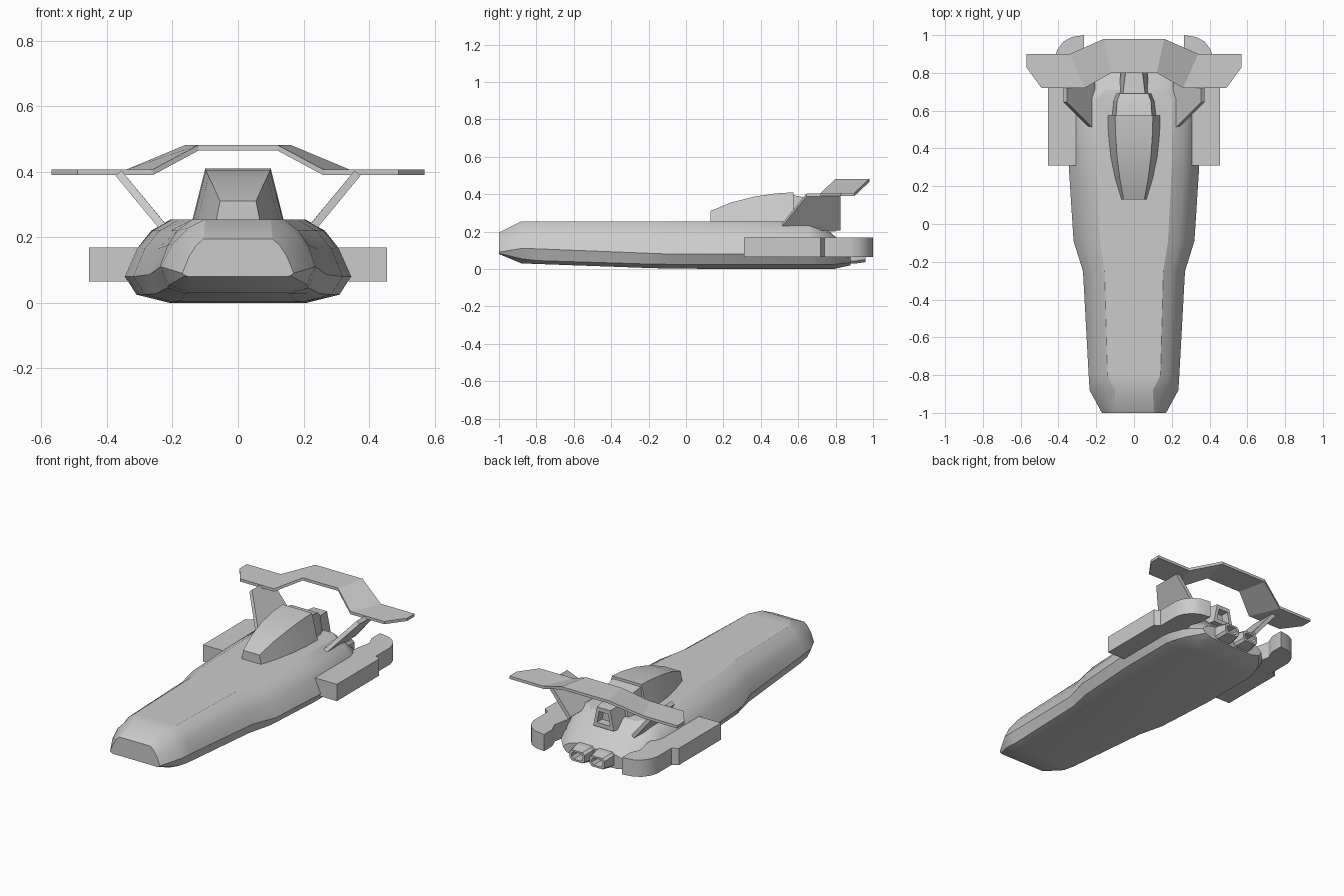
import bpy, bmesh
from mathutils import Vector

if "Cube" in bpy.data.objects:
    bpy.data.objects.remove(bpy.data.objects["Cube"])


def make(name, verts, faces, mirror=False, smooth=None):
    """Mesh object from verts/faces, optionally mirrored in x and smoothed by angle."""
    me = bpy.data.meshes.new(name)
    bm = bmesh.new()
    vs = [bm.verts.new(v) for v in verts]
    for f in faces:
        bm.faces.new([vs[i] for i in f])
    bmesh.ops.recalc_face_normals(bm, faces=bm.faces[:])
    bm.to_mesh(me)
    bm.free()
    ob = bpy.data.objects.new(name, me)
    bpy.context.collection.objects.link(ob)
    if mirror:
        ob.modifiers.new("mirror", 'MIRROR').use_bisect_axis[0] = False
    if smooth:
        bpy.ops.object.select_all(action='DESELECT')
        ob.select_set(True)
        bpy.context.view_layer.objects.active = ob
        bpy.ops.object.shade_smooth_by_angle(angle=smooth)
    return ob


def loft(name, rings, **kw):
    """Skin equal-length closed rings and cap both ends."""
    n = len(rings[0])
    verts = [p for r in rings for p in r]
    faces = [list(range(n)), list(range(len(verts) - n, len(verts)))]
    for k in range(len(rings) - 1):
        for i in range(n):
            j = (i + 1) % n
            faces.append([k * n + i, k * n + j, (k + 1) * n + j, (k + 1) * n + i])
    return make(name, verts, faces, **kw)


def symmetric(y, half):
    """Full ring at y from right-hand points listed bottom to top."""
    return [(x, y, z) for x, z in half] + [(-x, y, z) for x, z in reversed(half)]


def bevel_rect(y, cx, cz, hw, hh, c):
    """Rectangle with cut corners in the xz plane."""
    pts = [(hw, -hh + c), (hw, hh - c), (hw - c, hh), (-hw + c, hh),
           (-hw, hh - c), (-hw, -hh + c), (-hw + c, -hh), (hw - c, -hh)]
    return [(cx + x, y, cz + z) for x, z in pts]


# Hull: bottom, lower side, chine, side, shoulder, deck edge at each station
hull = [
    (-1.00, [(.15, .080), (.16, .083), (.17, .090), (.15, .14), (.128, .175), (.105, .195)]),
    (-0.88, [(.15, .030), (.21, .055), (.235, .11), (.20, .18), (.15, .23), (.10, .255)]),
    (-0.80, [(.16, .027), (.215, .045), (.24, .108), (.215, .175), (.185, .22), (.14, .255)]),
    (-0.25, [(.17, .007), (.25, .028), (.27, .086), (.245, .165), (.205, .22), (.155, .255)]),
    (-0.09, [(.20, .002), (.285, .025), (.32, .08), (.285, .165), (.24, .22), (.18, .255)]),
    (0.30, [(.21, 0), (.31, .025), (.345, .08), (.305, .17), (.26, .22), (.20, .255)]),
    (0.66, [(.21, 0), (.31, .025), (.345, .08), (.305, .17), (.265, .22), (.205, .255)]),
    (0.71, [(.20, 0), (.30, .025), (.335, .075), (.29, .165), (.24, .21), (.15, .25)]),
    (0.79, [(.19, 0), (.27, .025), (.30, .07), (.26, .12), (.21, .155), (.14, .18)]),
    (0.88, [(.15, .02), (.20, .035), (.22, .06), (.20, .08), (.17, .095), (.13, .105)]),
]
loft("hull", [symmetric(y, h) for y, h in hull], smooth=0.5)

# Canopy
canopy = [(.13, .067, .055, .31), (.24, .10, .075, .355), (.36, .125, .09, .386),
          (.48, .137, .098, .404), (.575, .14, .10, .41)]
loft("canopy", [symmetric(y, [(b, .25), (t, z)]) for y, b, t, z in canopy], smooth=0.5)

# Stepped housing behind the canopy
housing = [(.57, .125, .095, .395), (.65, .115, .09, .38), (.69, .10, .075, .345)]
loft("canopy_housing", [symmetric(y, [(b, .20), (t, z)]) for y, b, t, z in housing])

# Upper exhaust with a recessed opening
upper = [(.68, .085, .06, .20, .33), (.80, .07, .045, .20, .32),
         (.80, .045, .03, .225, .295), (.75, .045, .03, .225, .295)]
loft("upper_exhaust", [symmetric(y, [(b, z0), (t, z1)]) for y, b, t, z0, z1 in upper])

# Pair of rear exhausts with recessed openings
rear = [(.80, .060, .042), (.90, .060, .042), (.96, .050, .033), (.96, .038, .022), (.89, .038, .022)]
loft("rear_exhaust", [bevel_rect(y, .068, .070, w, h, .014) for y, w, h in rear], mirror=True)

# Side pods: plan outline extruded upward
plan = [(.27, .31), (.455, .31), (.455, .72), (.42, .74), (.42, .88), (.405, .925),
        (.375, .965), (.33, .99), (.265, 1.0), (.265, .92), (.29, .86), (.27, .76)]
loft("side_pod", [[(x, y, z) for x, y in plan] for z in (.065, .168)], mirror=True, smooth=0.5)

# Tail fins leaning outward
fin = [(.228, .51, .23), (.365, .645, .396), (.365, .825, .396), (.215, .825, .215), (.215, .70, .215)]
t = Vector((.009, 0, -.008))
loft("tail_fin", [[Vector(p) - t for p in fin], [Vector(p) + t for p in fin]], mirror=True)

# Cranked rear wing: leading and trailing points across the span
lead = [(.12, .80, .465), (.26, .72, .39), (.49, .72, .39), (.57, .83, .39)]
trail = [(.16, .98, .465), (.34, .90, .39), (.49, .90, .39), (.57, .90, .39)]
span = [((-a[0], a[1], a[2]), (-b[0], b[1], b[2])) for a, b in zip(lead[::-1], trail[::-1])]
span += list(zip(lead, trail))
up = Vector((0, 0, .017))
loft("rear_wing", [[Vector(a), Vector(b), Vector(b) + up, Vector(a) + up] for a, b in span])
